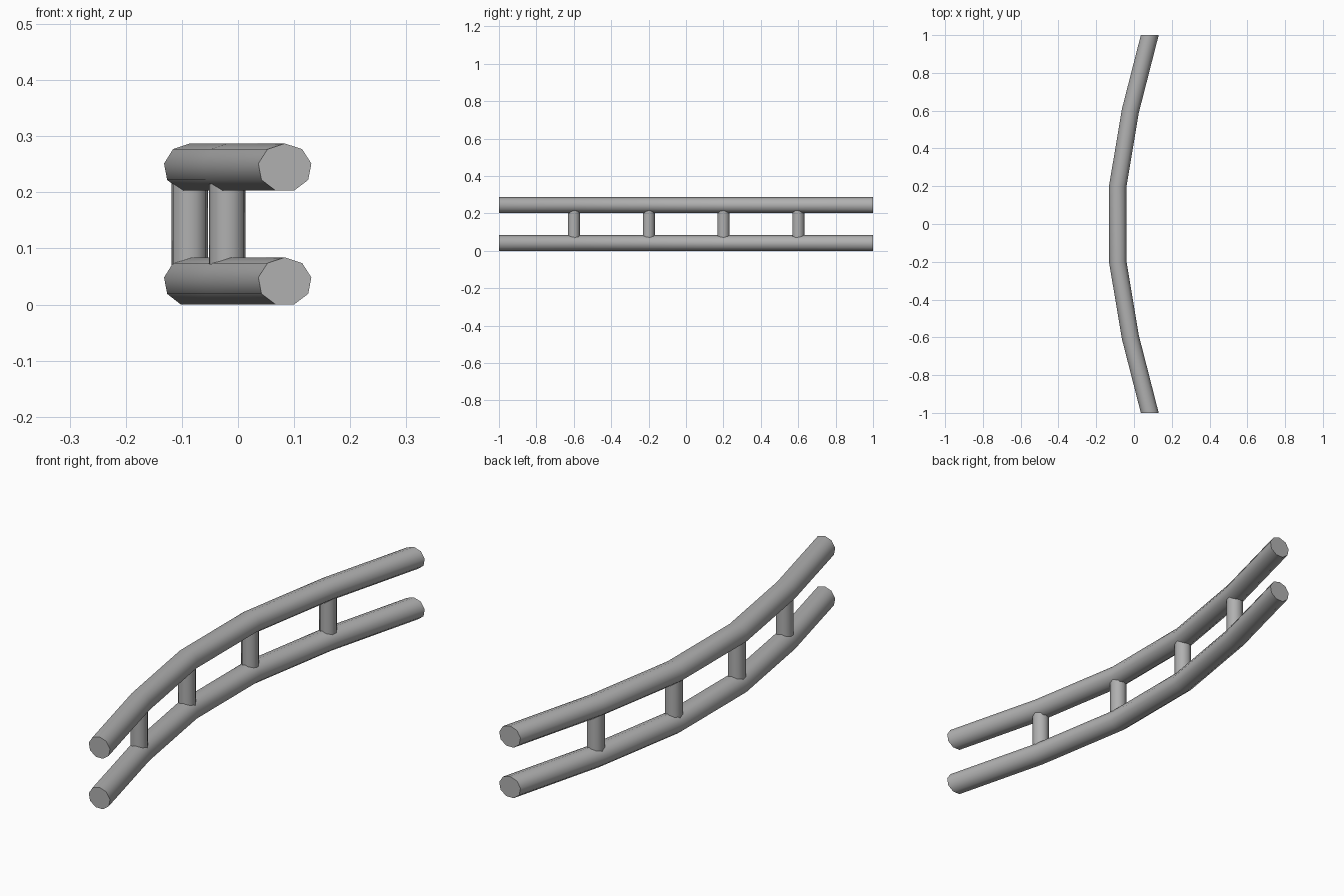
import bpy, bmesh, math
from mathutils import Vector

if "Cube" in bpy.data.objects:
    bpy.data.objects.remove(bpy.data.objects["Cube"])

PATH = [(0.0835, -1.0), (-0.019, -0.6), (-0.086, -0.2),
        (-0.086, 0.2), (-0.019, 0.6), (0.0835, 1.0)]
SIDES = 9

# Dark grey shared by all parts
GREY = bpy.data.materials.new("dark_grey")
GREY.diffuse_color = (0.435, 0.435, 0.435, 1)
GREY.use_nodes = True
GREY.node_tree.nodes["Principled BSDF"].inputs["Base Color"].default_value = GREY.diffuse_color


def finish(name, bm):
    bmesh.ops.recalc_face_normals(bm, faces=bm.faces)
    me = bpy.data.meshes.new(name)
    bm.to_mesh(me)
    bm.free()
    me.materials.append(GREY)
    ob = bpy.data.objects.new(name, me)
    bpy.context.collection.objects.link(ob)
    bpy.ops.object.select_all(action='DESELECT')
    ob.select_set(True)
    bpy.context.view_layer.objects.active = ob
    bpy.ops.object.shade_smooth_by_angle(angle=math.radians(50))
    return ob


def tube(name, rings):
    # Skin a list of vertex rings and cap both ends
    bm = bmesh.new()
    vs = [[bm.verts.new(p) for p in r] for r in rings]
    for a, b in zip(vs, vs[1:]):
        for i in range(SIDES):
            j = (i + 1) % SIDES
            bm.faces.new((a[i], a[j], b[j], b[i]))
    bm.faces.new(vs[0])
    bm.faces.new(vs[-1])
    return finish(name, bm)


def rail(name, z, rx=0.0465, rz=0.0433):
    pts = [Vector(p) for p in PATH]
    dirs = [(b - a).normalized() for a, b in zip(pts, pts[1:])]
    rings = []
    for k, p in enumerate(pts):
        if k in (0, len(pts) - 1):
            # Ends are cut square to the y axis
            d = dirs[0] if k == 0 else dirs[-1]
            side = Vector((1 / d.y, 0))
        else:
            # Mitred bend
            t = (dirs[k - 1] + dirs[k]).normalized()
            side = Vector((t.y, -t.x)) / t.dot(dirs[k])
        ring = []
        for i in range(SIDES):
            a = math.pi / 2 + 2 * math.pi * i / SIDES
            q = p + side * rx * math.cos(a)
            ring.append((q.x, q.y, z + rz * math.sin(a)))
        rings.append(ring)
    return tube(name, rings)


# Two curved rails
rail("lower_rail", 0.0407)
rail("upper_rail", 0.2437)

# Upright posts at each bend
for n, (x, y) in enumerate(PATH[1:-1], 1):
    ring = [(x + 0.033 * math.cos(2 * math.pi * i / SIDES + math.pi / 2),
             y + 0.033 * math.sin(2 * math.pi * i / SIDES + math.pi / 2))
            for i in range(SIDES)]
    tube(f"post_{n}", [[(px, py, z) for px, py in ring] for z in (0.055, 0.23)])
